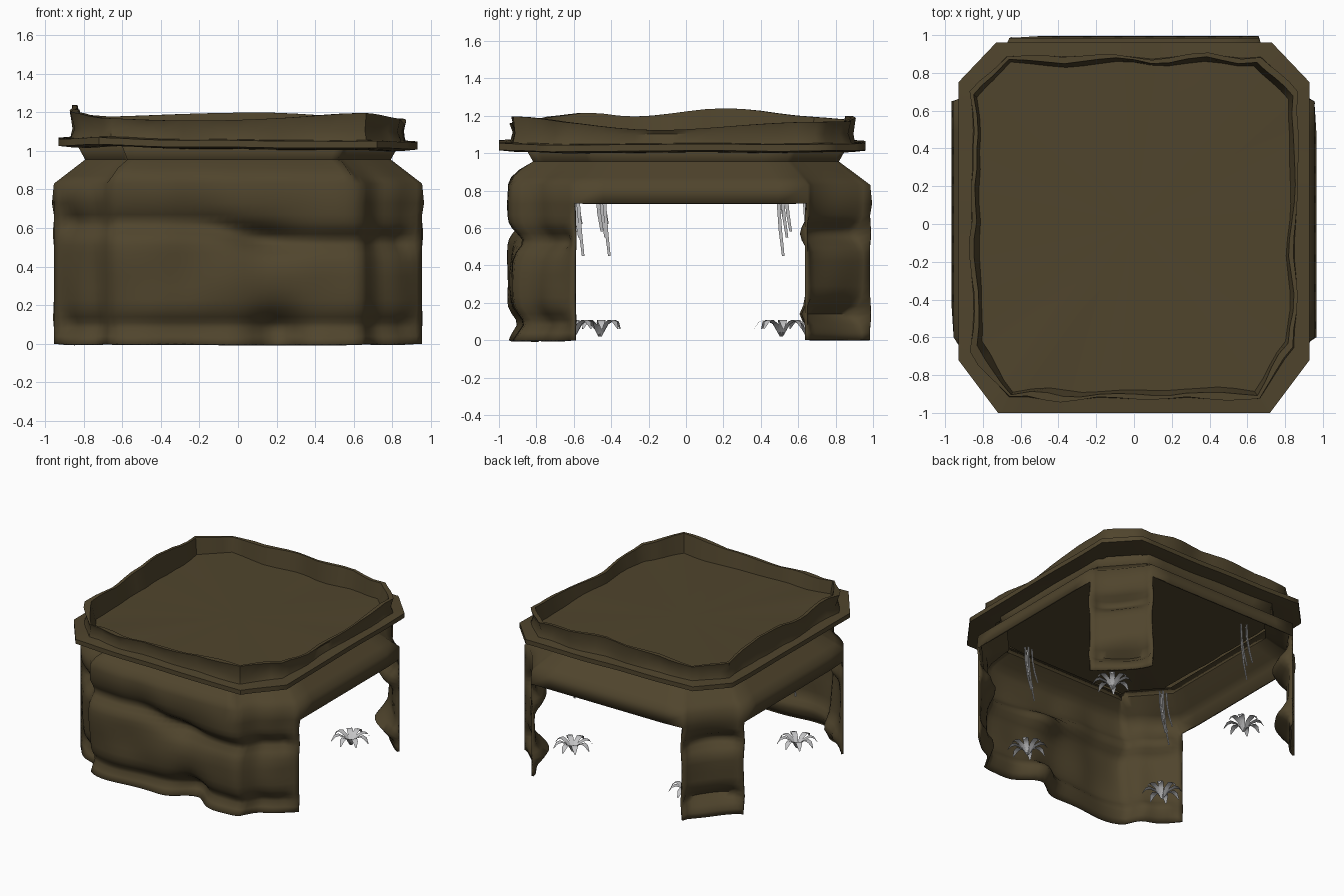
import bpy, bmesh, math, random
from mathutils import Vector, noise

if "Cube" in bpy.data.objects:
    bpy.data.objects.remove(bpy.data.objects["Cube"])

random.seed(4)

def material(name, rgb):
    m = bpy.data.materials.new(name)
    m.diffuse_color = (*rgb, 1)
    m.use_nodes = True
    m.node_tree.nodes["Principled BSDF"].inputs["Base Color"].default_value = m.diffuse_color
    return m

BROWN = material("earth brown", (0.080, 0.059, 0.026))
GREY = material("pale grey", (0.56, 0.56, 0.57))

def finish(bm, name, mat, angle=40):
    bmesh.ops.recalc_face_normals(bm, faces=bm.faces)
    me = bpy.data.meshes.new(name)
    bm.to_mesh(me)
    bm.free()
    me.materials.append(mat)
    me.shade_smooth()
    me.set_sharp_from_angle(angle=math.radians(angle))
    ob = bpy.data.objects.new(name, me)
    bpy.context.collection.objects.link(ob)
    return ob

def bump(v, c, w):
    return math.exp(-((v - c) / w) ** 2)

def wobble(x, y, z, f=3.0):
    return noise.noise(Vector((x, y, z)) * f)

# --- rocky walls: octagonal plan, three sides opened, front solid ---
D = math.sqrt(0.5)
PLAN = [((0.955, -0.60), "open", (-1, 0), 8), ((0.955, 0.65), "corner", (-D, -D), 12),
        ((0.66, 0.985), "open", (0, -1), 8), ((-0.66, 0.985), "corner", (D, -D), 12),
        ((-0.955, 0.65), "open", (1, 0), 8), ((-0.955, -0.60), "front_l", (D, D), 12),
        ((-0.66, -0.94), "front", (0, 1), 30), ((0.64, -0.94), "front_r", (-D, D), 12)]
LEVELS = [0, .04, .08, .11, .14, .18, .23, .29, .35, .42, .47, .51, .54, .57, .60, .63, .67, .73,
          .83, .87, .91, .955]
OPEN_ROW = LEVELS.index(.73)

def inward(kind, t, x, y, z):
    fade = 1 if z < 0.8 else max(0, (0.95 - z) / 0.15)
    if kind == "open":
        return -0.01 if z == .73 else 0
    if kind == "corner":
        w = math.sin(math.pi * t)
        g = bump(z, .57, .06) + bump(z, .14, .05)
        return fade * w ** .4 * (.03 + .10 * g + .03 * wobble(x, y, z))
    w = {"front": 1, "front_l": min(1, 4 * t), "front_r": min(1, 4 * (1 - t))}[kind]
    zc = .58 - .05 * math.tanh(6 * x)
    off = .065 * bump(z, zc, .06) + .055 * bump(z, .09, .06)
    off += .14 * bump(x, .2, .13) * bump(z, .04, .14) + .05 * bump(x, .15, .15) * bump(z, .54, .08)
    off += .05 * bump(abs(x), .72, .08) + .04 * wobble(x, y, z)
    return w * fade * off

bm = bmesh.new()
cols, kinds = [], []
for i, ((x0, y0), kind, n, count) in enumerate(PLAN):
    x1, y1 = PLAN[(i + 1) % len(PLAN)][0]
    for k in range(count):
        t = k / count
        x, y = x0 + (x1 - x0) * t, y0 + (y1 - y0) * t
        v = Vector(n)
        if kind in ("front_l", "front_r"):       # turn the direction gradually round the corner
            v = v.lerp(Vector((0, 1)), t if kind == "front_l" else 1 - t).normalized()
        col = []
        for z in LEVELS:
            o = inward(kind, t, x, y, z)
            s = 1 - (.17 * ((z - .83) / .125) if z > .83 else 0)
            if kind == "front" and z > .83:
                s = 1 - .13 * ((z - .83) / .125) ** 2
            col.append(bm.verts.new(((x + v.x * o) * s, (y + v.y * o) * s, z)))
        cols.append(col)
        kinds.append(kind)
# narrow neck that flares up to meet the underside of the rim
for col in cols:
    co = col[-1].co
    col.append(bm.verts.new((co.x * 1.045, co.y * 1.045, 1.02)))
for c, kind in enumerate(kinds):
    a, b = cols[c], cols[(c + 1) % len(cols)]
    for r in range(OPEN_ROW if kind == "open" else 0, len(a) - 1):
        bm.faces.new((a[r], b[r], b[r + 1], a[r + 1]))
bmesh.ops.delete(bm, geom=[v for v in bm.verts if not v.link_faces], context='VERTS')
walls = finish(bm, "rock_walls", BROWN, 75)
sol = walls.modifiers.new("thickness", 'SOLIDIFY')
sol.thickness = 0.015
sol.offset = -1

# --- roof: octagonal rim, wavy parapet and floor, lofted as rings ---
RIM = [(.93, -.72), (.93, .75), (.73, .96), (-.73, .96), (-.93, .75), (-.93, -.72), (-.72, -1), (.72, -1)]

def parapet_top(x, y):
    h = 1.18 + .03 * wobble(x, y, 0, 1.5)
    h -= .04 * bump(x, -.35, .4) * bump(y, -.9, .3)
    h -= .045 * bump(x, .85, .3) * bump(y, -.15, .45)
    h += .05 * bump(x, -.85, .5) * bump(y, .3, .5)
    h += .05 * bump(x, -.85, .12) * bump(y, -.6, .2)
    return h

# (inset, height, wobble amount); None means the wavy parapet height
RINGS = [(.15, 1.01, 0), (.08, 1.012, .01), (0, 1.02, 0), (0, 1.055, 0), (.07, 1.06, .03),
         (.085, 1.11, .04), (.07, None, .04), (.095, None, .04), (.115, 1.055, .03)]
bm = bmesh.new()
rings = []
for inset, z, amt in RINGS:
    ring = []
    for i, (x0, y0) in enumerate(RIM):
        x1, y1 = RIM[(i + 1) % 8]
        count = 4 if i % 2 else 14                # short chamfers alternate with long sides
        for k in range(count):
            t = k / count
            x, y = x0 + (x1 - x0) * t, y0 + (y1 - y0) * t
            s = 1 - inset / .95 + amt * wobble(x, y, inset * 3, 4)
            h = parapet_top(x, y) if z is None else z + .012 * wobble(x, y, 2, 2) - .01 * x
            ring.append(bm.verts.new((x * s, y * s, h)))
    rings.append(ring)
for a, b in zip(rings, rings[1:]):
    for k in range(len(a)):
        j = (k + 1) % len(a)
        bm.faces.new((a[k], a[j], b[j], b[k]))
centre = bm.verts.new((0, 0, 1.058))
last = rings[-1]
for k in range(len(last)):
    bm.faces.new((last[k], last[(k + 1) % len(last)], centre))
finish(bm, "roof", BROWN, 50)

# --- corner plants and hanging strands ---
def ribbon(bm, points, side, widths):
    pairs = [(bm.verts.new(p - side * w), bm.verts.new(p + side * w)) for p, w in zip(points, widths)]
    for (a, b), (c, d) in zip(pairs, pairs[1:]):
        bm.faces.new((a, b, d, c))

def plant(name, x, y):
    bm = bmesh.new()
    for k in range(8):
        a = k * math.tau / 8 + random.uniform(-.12, .12)
        out, side = Vector((math.cos(a), math.sin(a), 0)), Vector((-math.sin(a), math.cos(a), 0))
        prof = [(.005, .02), (.045, .085), (.09, .108), (.12, .098), (.145, .06)]
        pts = [Vector((x, y, z)) + out * r for r, z in prof]
        ribbon(bm, pts, side, (.008, .018, .022, .019, .004))
    finish(bm, name, GREY, 60)

def strands(name, x, y):
    bm = bmesh.new()
    for dx, dy, low in ((-.01, -.02, .58), (.01, .02, .45), (.025, .0, .55), (-.03, .01, .62)):
        sy = 1 if y < 0 else -1
        top = Vector((x + dx, y + dy * sy, .90))
        pts = [top + Vector((-.03 * t * t, .03 * t * t, (low - .90) * t)) for t in (0, .35, .7, 1)]
        for side in (Vector((1, 0, 0)), Vector((0, 1, 0))):
            ribbon(bm, pts, side, (.008, .009, .009, .007))
    finish(bm, name, GREY)

for label, x, y in (("front_right", .49, -.60), ("front_left", -.65, -.46),
                    ("back_right", .63, .51), ("back_left", -.48, .65)):
    plant(label + "_plant", x, y)
    strands(label + "_strands", x, y)
